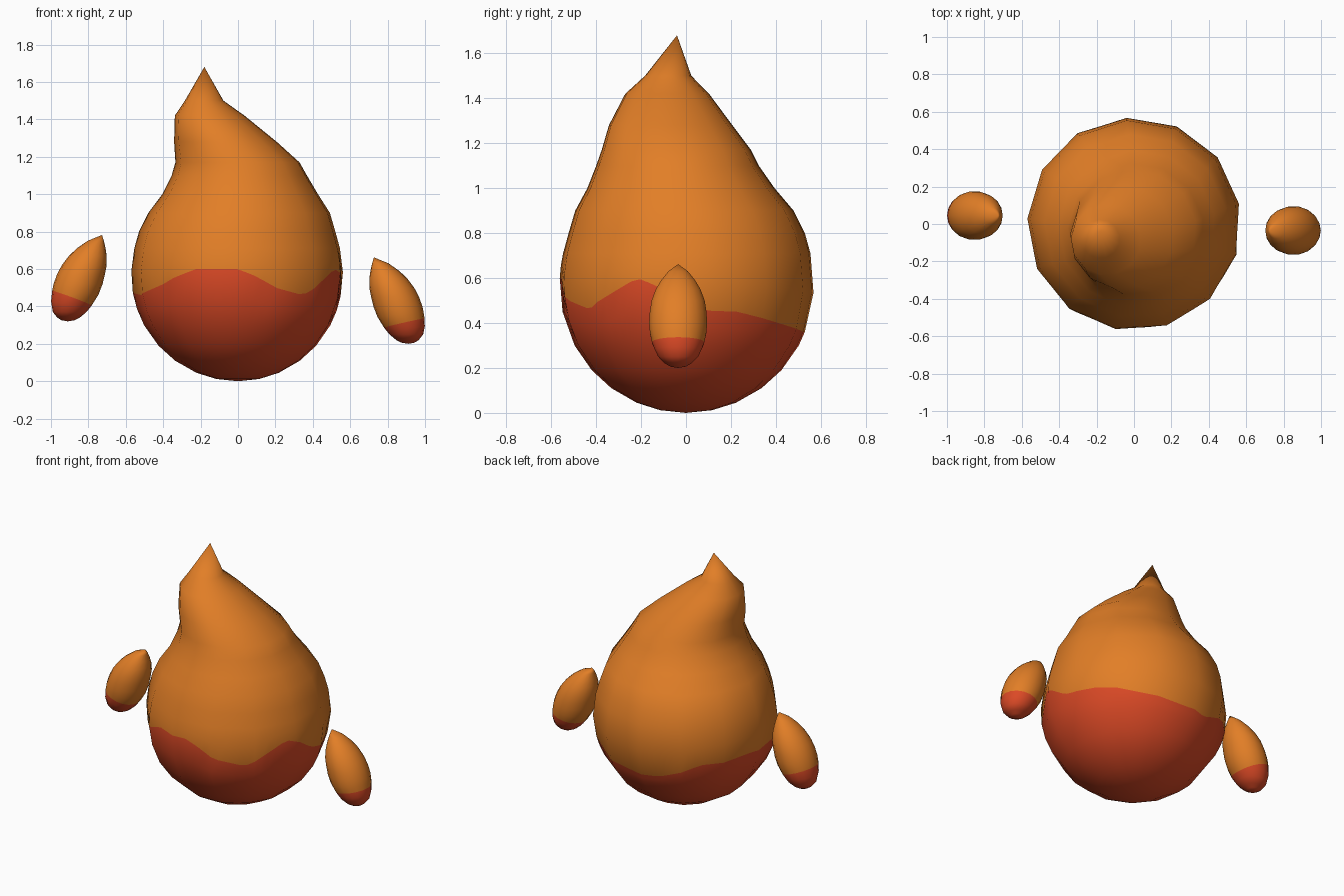
import bpy, math
from mathutils import Vector

if "Cube" in bpy.data.objects:
    bpy.data.objects.remove(bpy.data.objects["Cube"])


def material(name, rgb):
    m = bpy.data.materials.new(name)
    m.diffuse_color = (*rgb, 1)
    m.use_nodes = True
    m.node_tree.nodes["Principled BSDF"].inputs["Base Color"].default_value = m.diffuse_color
    return m


ORANGE = material("flame orange", (0.76, 0.21, 0.02))
RED = material("ember red", (0.71, 0.067, 0.019))


def lerp_table(table, t):
    """Linear interpolation in rows of (key, values...)."""
    if t <= table[0][0]:
        return table[0][1:]
    for a, b in zip(table, table[1:]):
        if t <= b[0]:
            k = (t - a[0]) / (b[0] - a[0])
            return tuple(p + (q - p) * k for p, q in zip(a[1:], b[1:]))
    return table[-1][1:]


def drop(name, rings, sides, start, sub, edge, low, high):
    """Skin of horizontal rings (z, cx, cy, r); edge(angle) is the height of the red border.
    Ring heights between low and high follow that border."""
    inner = [r[0] for r in rings[1:-1]]
    below = [z for z in inner if z <= low]
    above = [z for z in inner if z >= high]
    cols = sides * sub
    rows = len(below) + 3 + len(above)
    border = len(below) + 1
    verts, normals, faces, mats = [], [], [], []
    step = math.tau / sides
    for c in range(cols):
        a = start + c * step / sub
        base = start + (c // sub) * step
        k = (c % sub) / sub
        # point on the straight side between two corners
        dx = math.cos(base) * (1 - k) + math.cos(base + step) * k
        dy = math.sin(base) * (1 - k) + math.sin(base + step) * k
        e = edge(math.degrees(a) % 360)
        for z in below + [(below[-1] + e) / 2, e, (e + above[0]) / 2] + above:
            cx, cy, r = lerp_table(rings, z)
            verts.append((cx + r * dx, cy + r * dy, z))
            h = 0.03
            z0, z1 = max(z - h, rings[0][0]), min(z + h, rings[-1][0])
            p, q = lerp_table(rings, z0), lerp_table(rings, z1)
            d = [(v - u) / (z1 - z0) for u, v in zip(p, q)]
            ca, sa = math.cos(a), math.sin(a)
            normals.append(Vector((ca, sa, -(d[2] + d[0] * ca + d[1] * sa))).normalized())
    bottom, top = len(verts), len(verts) + 1
    for ring, n in ((rings[0], -1), (rings[-1], 1)):
        verts.append((ring[1], ring[2], ring[0]))
        normals.append(Vector((0, 0, n)))
    for c in range(cols):
        i, j = c * rows, (c + 1) % cols * rows
        faces.append((bottom, j, i))
        mats.append(1)
        for r in range(rows - 1):
            faces.append((i + r, j + r, j + r + 1, i + r + 1))
            mats.append(1 if r < border else 0)
        faces.append((i + rows - 1, j + rows - 1, top))
        mats.append(0)
    me = bpy.data.meshes.new(name)
    me.from_pydata(verts, [], faces)
    me.materials.append(ORANGE)
    me.materials.append(RED)
    for p, m in zip(me.polygons, mats):
        p.material_index = m
        p.use_smooth = True
    me.update()
    me.normals_split_custom_set_from_vertices(normals)
    ob = bpy.data.objects.new(name, me)
    bpy.context.collection.objects.link(ob)
    return ob


# Main body: round base, leaning hooked tip
R = 0.572
body = [(0, 0, 0, 0)]
for z in (0.012, 0.045, 0.11, 0.19, 0.3, 0.38, 0.47, 0.57, 0.64, 0.71):
    body.append((z, 0, 0, math.sqrt(R * R - (R - z) ** 2)))
body += [(0.8, 0, 0, 0.53), (0.9, 0.01, -0.01, 0.49), (1.0, 0.015, -0.025, 0.42),
         (1.1, 0.01, -0.04, 0.365), (1.17, 0, -0.045, 0.335), (1.28, -0.065, -0.07, 0.277),
         (1.42, -0.15, -0.085, 0.188), (1.5, -0.18, -0.08, 0.104), (1.68, -0.18, -0.04, 0)]
WAVE = [(0, 0.48), (10, 0.455), (25, 0.45), (39, 0.42), (66, 0.375), (90, 0.36), (106, 0.36),
        (135, 0.46), (172, 0.475), (201, 0.46), (224, 0.52), (246, 0.6), (270, 0.6),
        (280, 0.56), (291, 0.5), (309, 0.46), (323, 0.53), (337, 0.6), (346, 0.57), (360, 0.48)]
drop("body", body, 13, math.radians(94), 6, lambda a: lerp_table(WAVE, a)[0], 0.3, 0.71)

# Two floating side drops, mirrored and offset in height
SHAPE = [(0.2, 0.91, 0), (0.206, 0.909, 0.035), (0.22, 0.906, 0.06), (0.25, 0.9, 0.09),
         (0.3, 0.885, 0.115), (0.35, 0.869, 0.127), (0.4, 0.855, 0.131), (0.45, 0.84, 0.128),
         (0.5, 0.822, 0.12), (0.55, 0.803, 0.101), (0.59, 0.785, 0.077),
         (0.63, 0.761, 0.044), (0.662, 0.727, 0)]
for name, s, y, dz, tilt, mid in (("right_drop", 1, -0.035, 0, 0.025, 0.312),
                                  ("left_drop", -1, 0.045, 0.12, 0.04, 0.325)):
    rings = [(z + dz, s * x, y, r) for z, x, r in SHAPE]
    drop(name, rings, 18, 0, 1,
         lambda a: mid + dz + s * tilt * math.cos(math.radians(a)), 0.25 + dz, 0.4 + dz)
